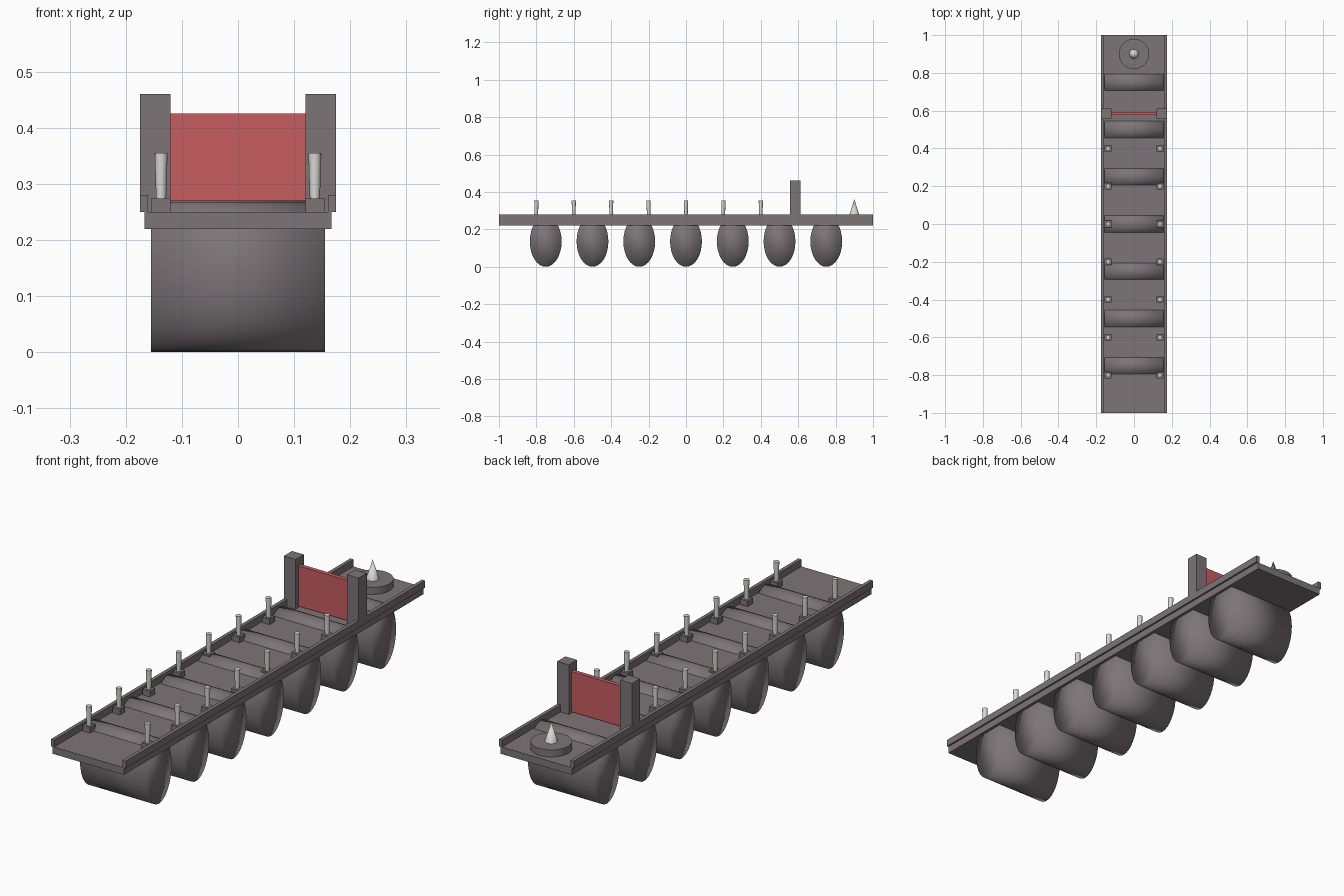
import bpy, math

if "Cube" in bpy.data.objects:
    bpy.data.objects.remove(bpy.data.objects["Cube"])


def material(name, rgb):
    m = bpy.data.materials.new(name)
    m.diffuse_color = (*rgb, 1.0)
    m.use_nodes = True
    m.node_tree.nodes["Principled BSDF"].inputs["Base Color"].default_value = m.diffuse_color
    return m


STONE = material("warm_grey", (0.205, 0.178, 0.187))
RED = material("red", (0.57, 0.11, 0.118))
LIGHT = material("pale_grey", (0.68, 0.68, 0.65))


def box(name, x, y, z, mat):
    """Box from (min, max) ranges on each axis."""
    bpy.ops.mesh.primitive_cube_add(size=1, location=[sum(r) / 2 for r in (x, y, z)])
    o = bpy.context.object
    o.name = name
    o.scale = [r[1] - r[0] for r in (x, y, z)]
    bpy.ops.object.transform_apply(location=False, rotation=False, scale=True)
    o.data.materials.append(mat)
    return o


def cone(name, x, y, z0, z1, r_bottom, r_top, sides, mat):
    """Upright cone, tapered rod or disc."""
    bpy.ops.mesh.primitive_cone_add(vertices=sides, radius1=r_bottom, radius2=r_top,
                                    depth=z1 - z0, location=(x, y, (z0 + z1) / 2))
    o = bpy.context.object
    o.name = name
    o.data.materials.append(mat)
    bpy.ops.object.shade_smooth_by_angle(angle=math.radians(50))
    return o


# deck slab
box("deck", (-0.167, 0.167), (-1, 1), (0.22, 0.25), STONE)

# oval floats running across under the deck, poking slightly through it
for i in range(7):
    bpy.ops.mesh.primitive_cylinder_add(vertices=32, radius=1, depth=0.31,
                                        location=(0, -0.75 + 0.25 * i, 0.135),
                                        rotation=(0, math.pi / 2, 0))
    o = bpy.context.object
    o.name = f"float_{i + 1}"
    o.scale = (0.135, 0.085, 1)
    bpy.ops.object.transform_apply(location=False, rotation=True, scale=True)
    o.data.materials.append(STONE)
    bpy.ops.object.shade_smooth()

for side, s in (("left", -1), ("right", 1)):
    def span(a, b):
        return tuple(sorted((s * a, s * b)))

    # side rim and gate post
    box(f"rim_{side}", span(0.16, 0.175), (-1, 1), (0.25, 0.28), STONE)
    box(f"gate_post_{side}", span(0.12, 0.175), (0.556, 0.611), (0.25, 0.46), STONE)
    # row of lamps on small square bases
    for i in range(7):
        y = -0.8 + 0.2 * i
        box(f"lamp_base_{side}_{i + 1}", span(0.12, 0.155), (y - 0.0175, y + 0.0175),
            (0.25, 0.274), STONE)
        cone(f"lamp_{side}_{i + 1}", s * 0.137, y, 0.274, 0.355, 0.009, 0.0115, 16, LIGHT)

# red gate panel
box("gate_panel", (-0.12, 0.12), (0.576, 0.594), (0.255, 0.425), RED)

# round plinth with pointed marker
cone("plinth", 0, 0.9, 0.25, 0.28, 0.08, 0.08, 32, STONE)
cone("marker", 0, 0.9, 0.28, 0.362, 0.025, 0.0, 24, LIGHT)
